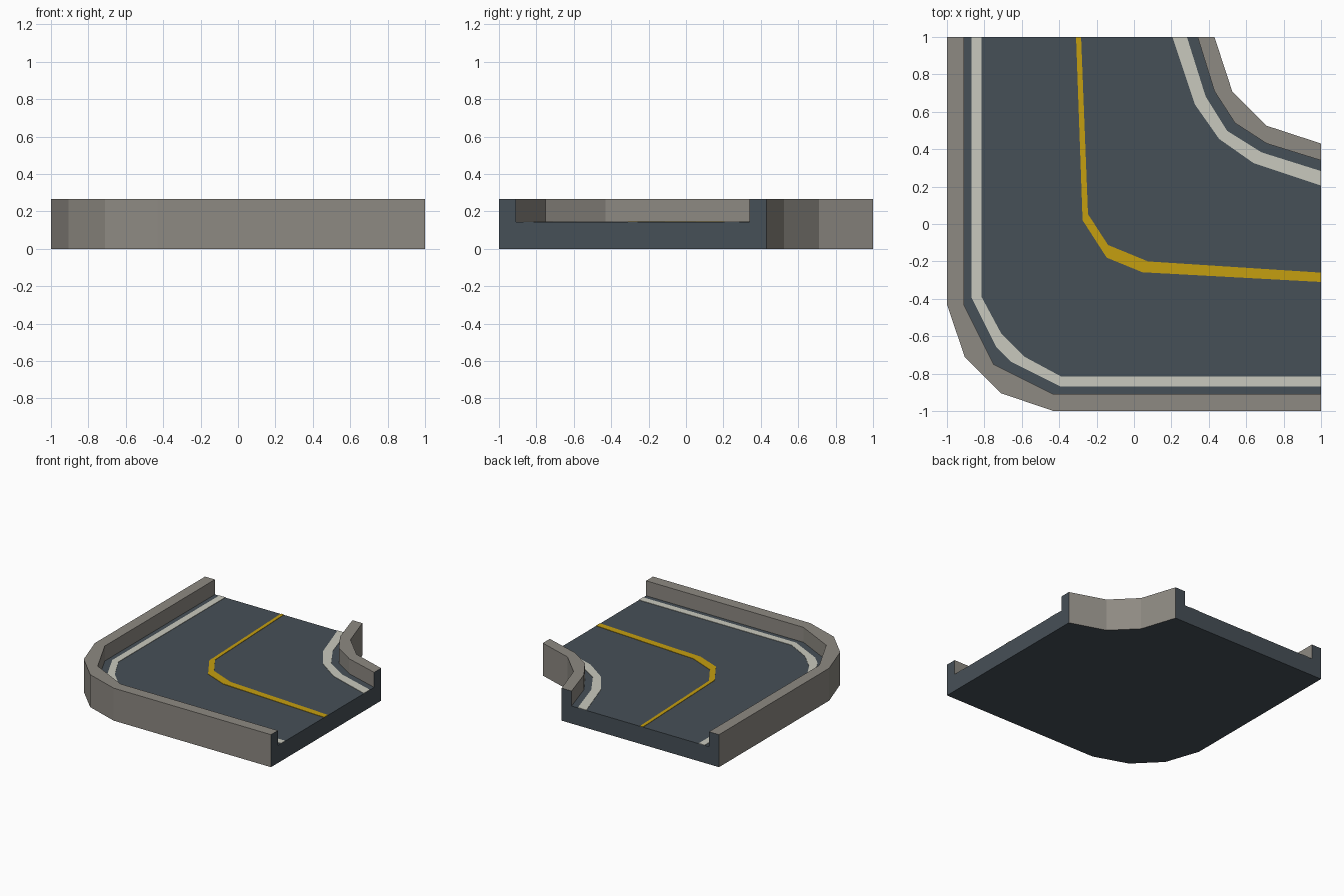
import bpy, bmesh

if "Cube" in bpy.data.objects:
    bpy.data.objects.remove(bpy.data.objects["Cube"])

FLOOR, TOP, PAINT = 0.144, 0.267, 0.003


def material(name, rgb):
    m = bpy.data.materials.new(name)
    m.diffuse_color = (*rgb, 1)
    m.use_nodes = True
    m.node_tree.nodes["Principled BSDF"].inputs["Base Color"].default_value = m.diffuse_color
    return m


SLATE = material("slate asphalt", (0.062, 0.080, 0.096))
STONE = material("warm grey stone", (0.270, 0.253, 0.225))
WHITE = material("off white paint", (0.584, 0.584, 0.510))
YELLOW = material("yellow paint", (0.560, 0.345, 0.005))


def mirrored(half):
    """Complete a path by reflecting it across the x = y diagonal."""
    other = [(y, x) for x, y in reversed(half)]
    if half[-1][0] == half[-1][1]:
        other = other[1:]
    return half + other


def prism(name, side_a, side_b, z0, z1, mats, rule=None):
    """Extrude the strip between two paths from z0 to z1."""
    bm = bmesh.new()
    outline = side_a + side_b[::-1]
    base = bm.faces.new([bm.verts.new((x, y, z0)) for x, y in outline])
    ext = bmesh.ops.extrude_face_region(bm, geom=[base], use_keep_orig=True)
    for v in ext["geom"]:
        if isinstance(v, bmesh.types.BMVert):
            v.co.z = z1
    bmesh.ops.recalc_face_normals(bm, faces=bm.faces)
    if rule:
        for f in bm.faces:
            f.material_index = rule(f)
    me = bpy.data.meshes.new(name)
    bm.to_mesh(me)
    bm.free()
    for m in mats:
        me.materials.append(m)
    ob = bpy.data.objects.new(name, me)
    bpy.context.collection.objects.link(ob)
    return ob


def cut_end(f):
    """Underside and the tile's joining ends are asphalt coloured."""
    c = f.calc_center_median()
    joining = max(c.x, c.y) > 0.99 and abs(f.normal.z) < 0.5
    return 1 if joining or f.normal.z < -0.5 else 0


# Wall plan lines
outer_out = mirrored([(-1, 1), (-1, -0.43), (-0.905, -0.71)])
outer_in = mirrored([(-0.91, 1), (-0.91, -0.43), (-0.75, -0.75)])
inner_in = mirrored([(0.34, 1), (0.43, 0.71), (0.54, 0.54)])
inner_out = mirrored([(0.43, 1), (0.525, 0.71)])

# Road slab and the two kerb walls
prism("road_slab", outer_in, inner_in, 0, FLOOR, [SLATE])
prism("outer_wall", outer_out, outer_in, 0, TOP, [STONE, SLATE], cut_end)
prism("inner_wall", inner_in, inner_out, 0, TOP, [STONE, SLATE], cut_end)

# Painted lines
prism("outer_edge_line",
      mirrored([(-0.87, 1), (-0.87, -0.39), (-0.735, -0.66)]),
      mirrored([(-0.815, 1), (-0.815, -0.39), (-0.71, -0.585)]),
      FLOOR, FLOOR + PAINT, [WHITE])
prism("inner_edge_line",
      mirrored([(0.205, 1), (0.325, 0.64), (0.455, 0.455)]),
      mirrored([(0.283, 1), (0.383, 0.682), (0.498, 0.498)]),
      FLOOR, FLOOR + PAINT, [WHITE])
prism("centre_line",
      [(-0.31, 1), (-0.275, 0.02), (-0.146, -0.18), (0.045, -0.258), (1, -0.31)],
      [(-0.283, 1), (-0.246, 0.053), (-0.139, -0.112), (0.075, -0.2), (1, -0.26)],
      FLOOR, FLOOR + PAINT, [YELLOW])
